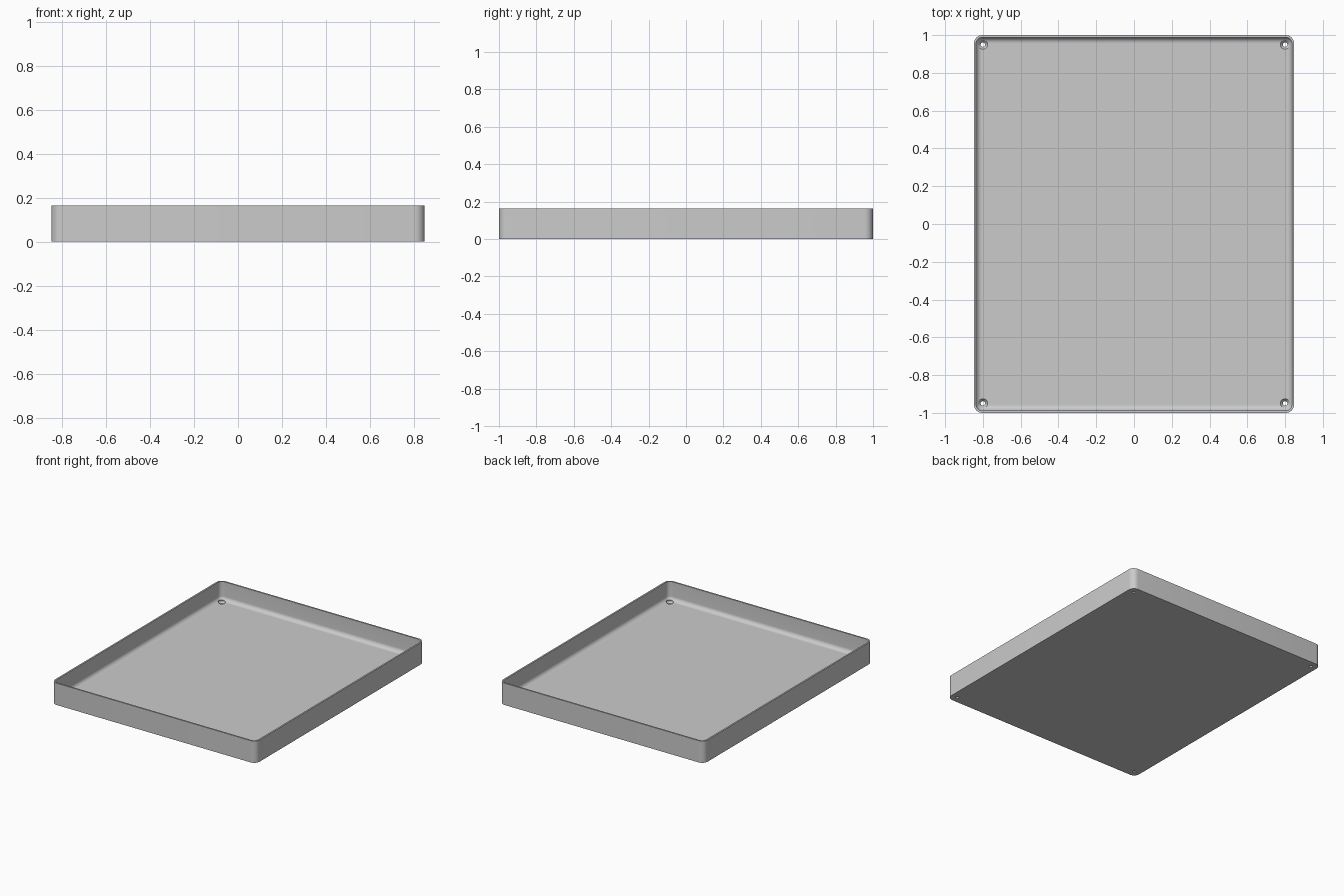
import bpy, bmesh, math

cube = bpy.data.objects.get("Cube")
if cube:
    bpy.data.objects.remove(cube, do_unlink=True)

HALF_X, HALF_Y, HEIGHT = 0.848, 1.0, 0.163
WALL, FLOOR, FILLET, CORNER = 0.012, 0.025, 0.03, 0.045
HOLE_X, HOLE_Y = 0.8, 0.95

grey = bpy.data.materials.new("plain grey")
grey.use_nodes = True
colour = (0.6, 0.6, 0.6, 1)
grey.diffuse_color = colour
grey.node_tree.nodes["Principled BSDF"].inputs["Base Color"].default_value = colour


def rounded_rectangle(inset, z, steps=8):
    """Outline of the tray, moved inwards by inset."""
    r = CORNER - inset
    points = []
    for quarter, (sx, sy) in enumerate(((1, 1), (-1, 1), (-1, -1), (1, -1))):
        for i in range(steps + 1):
            a = (quarter + i / steps) * math.pi / 2
            points.append((sx * (HALF_X - CORNER) + r * math.cos(a),
                           sy * (HALF_Y - CORNER) + r * math.sin(a), z))
    return points


def circle(x, y, r, z, sides=32):
    return [(x + r * math.cos(i * math.tau / sides),
             y + r * math.sin(i * math.tau / sides), z) for i in range(sides)]


def skin(name, outlines):
    """Closed solid through a stack of matching outlines."""
    bm = bmesh.new()
    loops = [[bm.verts.new(p) for p in outline] for outline in outlines]
    n = len(loops[0])
    for low, high in zip(loops, loops[1:]):
        for i in range(n):
            j = (i + 1) % n
            bm.faces.new((low[i], low[j], high[j], high[i]))
    bm.faces.new(loops[0][::-1])
    bm.faces.new(loops[-1])
    bmesh.ops.recalc_face_normals(bm, faces=bm.faces)
    mesh = bpy.data.meshes.new(name)
    bm.to_mesh(mesh)
    bm.free()
    mesh.materials.append(grey)
    obj = bpy.data.objects.new(name, mesh)
    bpy.context.collection.objects.link(obj)
    return obj


# Tray: outer wall, rim, inner wall, rounded join to the floor
outlines = [rounded_rectangle(0, 0), rounded_rectangle(0, HEIGHT),
            rounded_rectangle(WALL, HEIGHT)]
for i in range(9):
    a = i / 8 * math.pi / 2
    outlines.append(rounded_rectangle(WALL + FILLET * (1 - math.cos(a)),
                                      FLOOR + FILLET * (1 - math.sin(a))))
tray = skin("tray", outlines)
bpy.context.view_layer.objects.active = tray
tray.select_set(True)

# Countersunk screw holes in the four corners
for x in (-HOLE_X, HOLE_X):
    for y in (-HOLE_Y, HOLE_Y):
        cutter = skin("hole_cutter", [
            circle(x, y, 0.012, -0.02), circle(x, y, 0.012, 0.01),
            circle(x, y, 0.025, FLOOR), circle(x, y, 0.025, 0.07)])
        cutter.hide_render = True
        cut = tray.modifiers.new("screw_hole", "BOOLEAN")
        cut.operation = "DIFFERENCE"
        cut.solver = "EXACT"
        cut.object = cutter
        bpy.ops.object.modifier_apply(modifier=cut.name)
        bpy.data.objects.remove(cutter, do_unlink=True)

bpy.ops.object.shade_smooth_by_angle(angle=math.radians(30))
